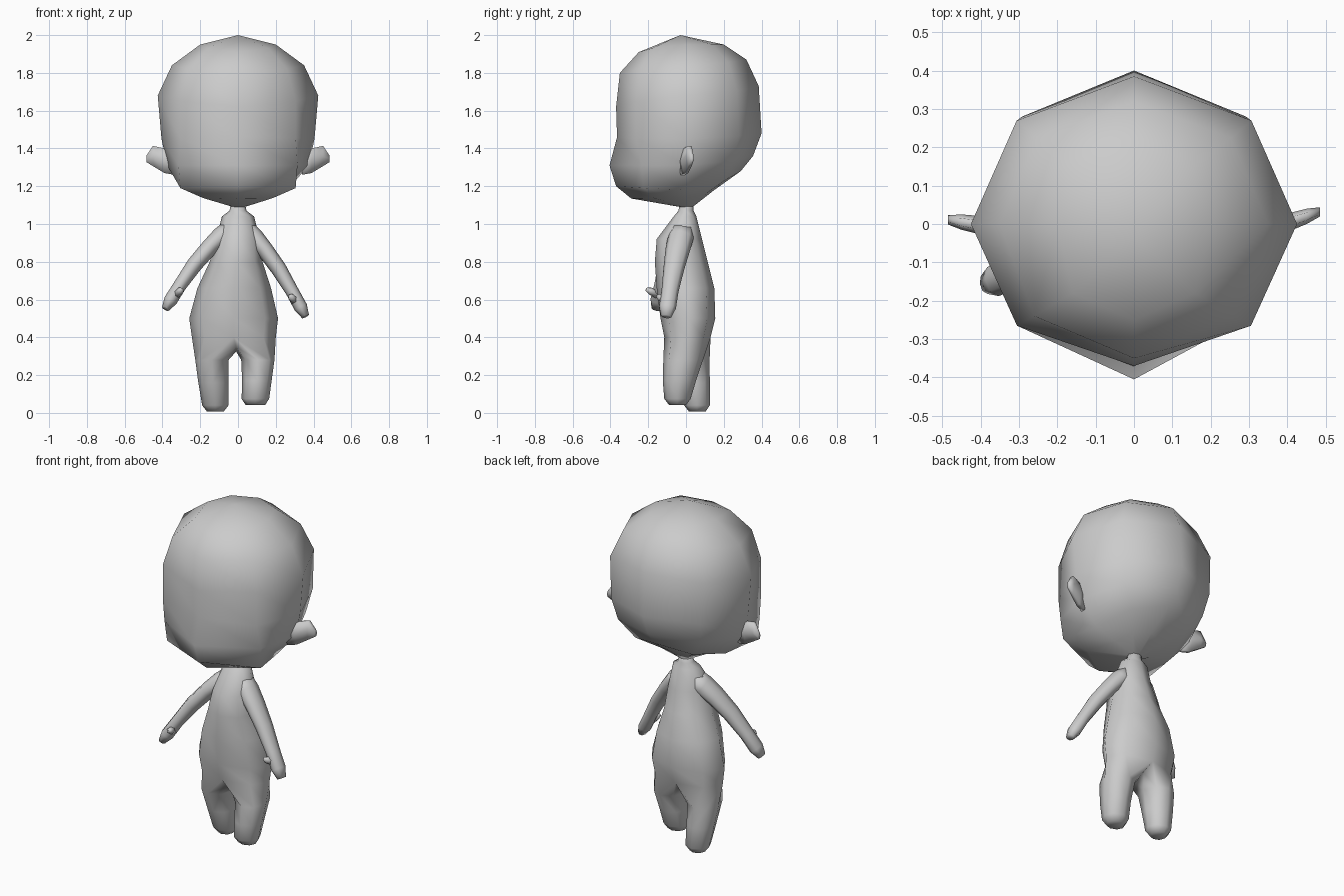
import bpy, bmesh, math
from mathutils import Vector

if "Cube" in bpy.data.objects:
    bpy.data.objects.remove(bpy.data.objects["Cube"])

clay = bpy.data.materials.new("clay_grey")
clay.use_nodes = True
clay.diffuse_color = (0.6, 0.6, 0.6, 1)
clay.node_tree.nodes["Principled BSDF"].inputs["Base Color"].default_value = (0.6, 0.6, 0.6, 1)


def skin(bm, rings, caps=(True, True)):
    """Join a list of equal rings with quads and cap the chosen ends."""
    loops = [[bm.verts.new(p) for p in ring] for ring in rings]
    n = len(loops[0])
    for a, b in zip(loops, loops[1:]):
        for i in range(n):
            j = (i + 1) % n
            bm.faces.new((a[i], a[j], b[j], b[i]))
    for loop, cap in ((loops[0], caps[0]), (loops[-1], caps[1])):
        if cap:
            centre = sum((v.co for v in loop), Vector()) / n
            tip = bm.verts.new(centre if cap is True else cap)
            for i in range(n):
                bm.faces.new((loop[i], loop[(i + 1) % n], tip))


def finish(name, bm):
    """Weld the shells, smooth them and add the object."""
    bmesh.ops.remove_doubles(bm, verts=bm.verts, dist=0.0005)
    bmesh.ops.recalc_face_normals(bm, faces=bm.faces)
    mesh = bpy.data.meshes.new(name)
    bm.to_mesh(mesh)
    bm.free()
    mesh.materials.append(clay)
    for poly in mesh.polygons:
        poly.use_smooth = True
    bpy.context.scene.collection.objects.link(bpy.data.objects.new(name, mesh))


def loft(name, rings, caps=(True, True)):
    bm = bmesh.new()
    skin(bm, rings, caps)
    finish(name, bm)


def oval(centre, u, v, sides=8):
    """Ring that starts at -v and turns toward +u."""
    turns = [2 * math.pi * i / sides for i in range(sides)]
    return [Vector(centre) + u * math.sin(t) - v * math.cos(t) for t in turns]


def flat_oval(x, y, z, rx, ry):
    return oval((x, y, z), Vector((rx, 0, 0)), Vector((0, ry, 0)))


def limb(name, path, sides=8):
    """Tube along (point, in-plane radius, depth radius)."""
    pts = [Vector(p) for p, _, _ in path]
    rings = []
    for i, (_, ru, rv) in enumerate(path):
        d = (pts[min(i + 1, len(pts) - 1)] - pts[max(i - 1, 0)]).normalized()
        u = d.cross(Vector((0, 1, 0))).normalized()
        rings.append(oval(pts[i], u * ru, u.cross(d) * rv, sides))
    loft(name, rings)


# Head: front / side / back heights, half width, front y, back y, cheek x and y
def head_ring(zf, zs, zb, hx, yf, yb, kx, ky):
    half = [(kx, ky, (zf + zs) / 2), (hx, 0, zs), (0.72 * hx, 0.7 * yb, (zs + zb) / 2)]
    return [Vector(p) for p in [(0, yf, zf)] + half + [(0, yb, zb)]
            + [(-x, y, z) for x, y, z in reversed(half)]]


head = [
    (1.91, 1.95, 1.95, 0.20, -0.25, 0.20, 0.16, -0.18),
    (1.80, 1.84, 1.87, 0.35, -0.35, 0.32, 0.26, -0.24),
    (1.62, 1.68, 1.73, 0.425, -0.37, 0.385, 0.305, -0.265),
    (1.46, 1.45, 1.48, 0.405, -0.365, 0.40, 0.305, -0.265),
    (1.31, 1.31, 1.36, 0.375, -0.405, 0.355, 0.315, -0.235),
    (1.20, 1.18, 1.28, 0.26, -0.37, 0.29, 0.305, -0.225),
    (1.135, 1.14, 1.18, 0.13, -0.29, 0.15, 0.185, -0.17),
    (1.09, 1.09, 1.09, 0.035, -0.03, 0.035, 0.025, -0.02),
]
loft("head", [head_ring(*r) for r in head], (Vector((0, -0.03, 2.0)), True))

# Ears: flat lobes, broad at the root and blunt at the tip
for side, name, tip_y in ((1, "left_ear", 0.03), (-1, "right_ear", 0.01)):
    lobe = [(0.34, 1.33, 0.08, 0.025), (0.39, 1.335, 0.075, 0.025),
            (0.45, 1.36, 0.062, 0.02), (0.485, 1.345, 0.02, 0.012)]
    loft(name, [oval((side * x, -0.01 + (tip_y + 0.01) * (x - 0.36) / 0.12, z),
                     Vector((0, 0, rz)), Vector((0, ry, 0)), 6) for x, z, rz, ry in lobe])

# Body: neck, torso and legs welded into one skin
# Torso rows: height, centre x, half width, front y, back y
torso = [
    (1.12, 0, 0.035, -0.03, 0.04),
    (1.07, 0, 0.045, -0.04, 0.04),
    (1.04, 0, 0.085, -0.065, 0.055),
    (0.92, 0, 0.115, -0.155, 0.085),
    (0.80, -0.01, 0.14, -0.165, 0.115),
    (0.66, -0.02, 0.195, -0.155, 0.15),
    (0.50, -0.023, 0.235, -0.135, 0.155),
    (0.40, -0.022, 0.222, -0.115, 0.13),
]
rings = [flat_oval(cx, (yf + yb) / 2, z, hx, (yb - yf) / 2) for z, cx, hx, yf, yb in torso]
body = bmesh.new()
skin(body, rings, (True, False))

# Each leg takes half of the hip ring and closes it with the crotch seam
hip = rings[-1]
crotch = [Vector((-0.01, y, z)) for y, z in ((0.07, 0.35), (0, 0.325), (-0.06, 0.35))]
left_leg = [(0.105, -0.015, 0.28, 0.088, 0.105), (0.1, -0.035, 0.17, 0.078, 0.088),
            (0.092, -0.045, 0.075, 0.073, 0.07), (0.092, -0.045, 0.042, 0.052, 0.045)]
right_leg = [(-0.138, 0.02, 0.28, 0.088, 0.105), (-0.13, 0.04, 0.16, 0.08, 0.086),
             (-0.12, 0.058, 0.04, 0.07, 0.068), (-0.12, 0.06, 0.008, 0.045, 0.045)]
for half, side, leg in ((hip[:5], 1, left_leg),
                        ([hip[-i % 8] for i in range(5)], -1, right_leg)):
    skin(body, [half + crotch] + [flat_oval(x, y, z, side * rx, ry) for x, y, z, rx, ry in leg],
         (False, True))
finish("body", body)

# Arms with mitten hands and thumbs
shape = [(0, 0.05, 0.06), (0.14, 0.052, 0.068), (0.32, 0.045, 0.065), (0.55, 0.042, 0.055),
         (0.78, 0.035, 0.045), (0.92, 0.036, 0.045), (1.0, 0.02, 0.028)]
for side, name, hand, reach in ((1, "left", Vector((0.358, -0.105, 0.51)), 0.05),
                                (-1, "right", Vector((-0.385, -0.155, 0.55)), 0.065)):
    shoulder = Vector((side * 0.04, -0.015, 0.975))
    path = []
    for t, ru, rv in shape:
        p = shoulder.lerp(hand, t)
        p.z += 0.045 * math.sin(math.pi * t)
        path.append((p, ru, rv))
    limb(name + "_arm", path)
    wrist = shoulder.lerp(hand, 0.85) + Vector((-side * 0.005, -0.01, 0.01))
    thumb = wrist + Vector((-side * 0.03, -reach, 0.03))
    limb(name + "_thumb", [(wrist, 0.024, 0.024), (wrist.lerp(thumb, 0.7), 0.02, 0.02),
                           (thumb, 0.01, 0.01)], 6)
